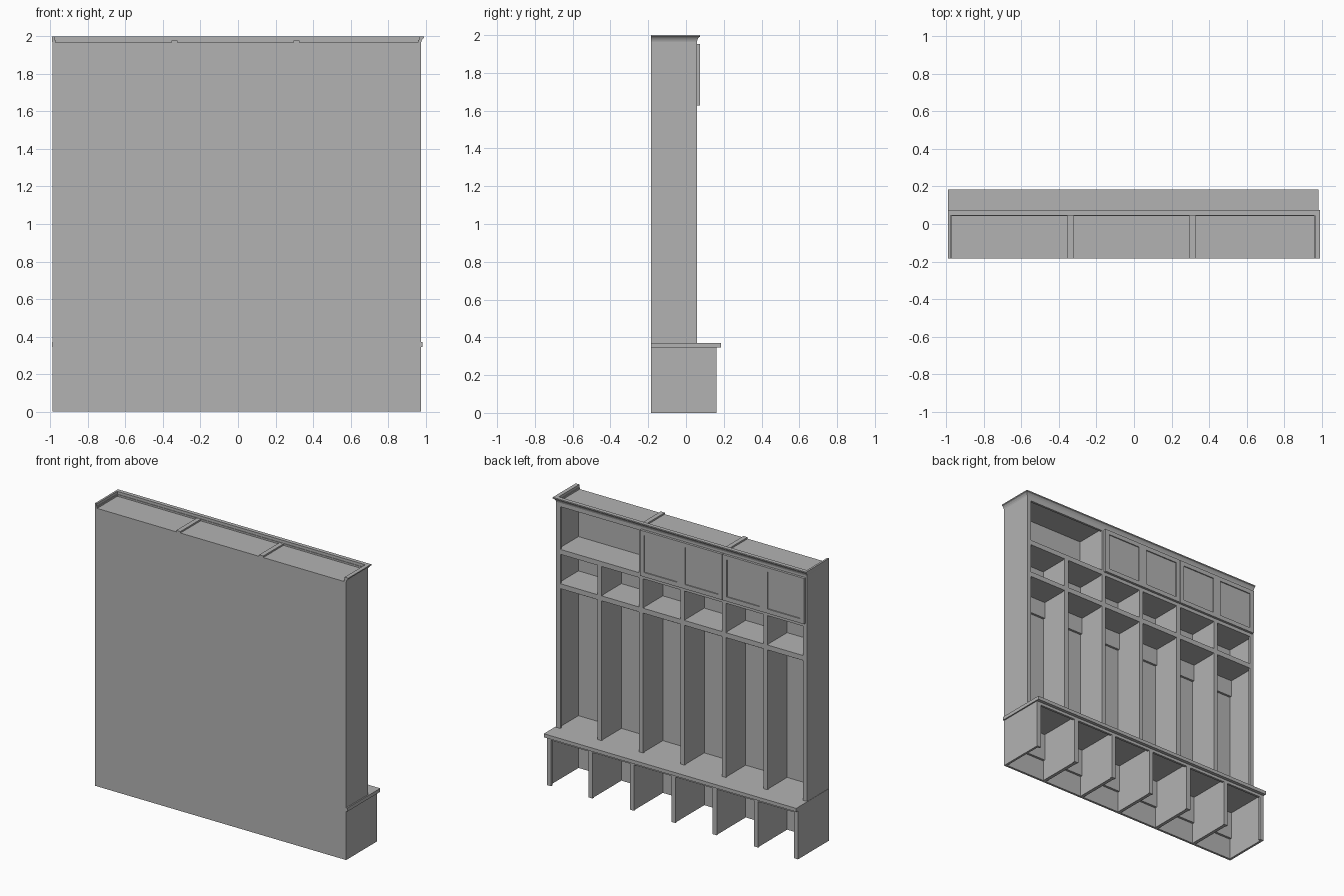
import bpy, bmesh
from mathutils import Vector

cube = bpy.data.objects.get("Cube")
if cube:
    bpy.data.objects.remove(cube, do_unlink=True)

grey = bpy.data.materials.new("plain grey")
grey.use_nodes = True
COLOUR = (0.45, 0.45, 0.45, 1)
grey.diffuse_color = COLOUR
grey.node_tree.nodes["Principled BSDF"].inputs["Base Color"].default_value = COLOUR


def finish(name, bm):
    bmesh.ops.recalc_face_normals(bm, faces=bm.faces)
    mesh = bpy.data.meshes.new(name)
    bm.to_mesh(mesh)
    bm.free()
    mesh.materials.append(grey)
    obj = bpy.data.objects.new(name, mesh)
    bpy.context.collection.objects.link(obj)
    return obj


def add_box(bm, x, y, z):
    """Box from (min, max) pairs."""
    verts = bmesh.ops.create_cube(bm, size=1)["verts"]
    for v in verts:
        v.co = Vector([(a + b) / 2 + c * (b - a) for (a, b), c in zip((x, y, z), v.co)])
    return verts


def box(name, x, y, z):
    bm = bmesh.new()
    add_box(bm, x, y, z)
    return finish(name, bm)


# Overall layout
LEFT, RIGHT = -0.99, 0.976
BACK, PANEL = -0.184, 0.016
INNER = BACK + PANEL
FACE, BASE_FACE = 0.058, 0.161
SEAT_LOW, SEAT_TOP = 0.345, 0.37
CUBBY_LOW, CUBBY_TOP = 1.36, 1.395
CABINET_LOW, CABINET_TOP = 1.603, 1.638
STILE = 0.032
BAY = 0.3245
FIRST = -0.338 - BAY
inner_x = [FIRST + BAY * k for k in range(5)]


def upright(name, x, front, z, half_panel=0.012):
    """Divider panel with a wider stile on its open edge."""
    bm = bmesh.new()
    add_box(bm, (x - half_panel, x + half_panel), (INNER, front - PANEL), z)
    add_box(bm, (x - STILE / 2, x + STILE / 2), (front - PANEL, front), z)
    return finish(name, bm)


# Carcass: wall panel, sides and top
box("wall_panel", (LEFT, RIGHT), (BACK, INNER), (0, 1.968))
for side, outer, inner in (("right", LEFT, LEFT + PANEL), ("left", RIGHT, RIGHT - PANEL)):
    span = sorted((outer, inner))
    box(side + "_base_side", span, (BACK, BASE_FACE), (0, SEAT_LOW))
    box(side + "_tall_side", span, (BACK, FACE), (SEAT_TOP, 1.98))
    wide = sorted((outer, outer + (STILE if outer < 0 else -STILE)))
    box(side + "_base_stile", wide, (BASE_FACE - PANEL, BASE_FACE), (0, SEAT_LOW))
    box(side + "_tall_stile", wide, (FACE - PANEL, FACE), (SEAT_TOP, 1.98))
box("top_panel", (LEFT + PANEL, RIGHT - PANEL), (INNER, FACE - PANEL), (1.952, 1.968))
box("top_rail", (LEFT + STILE, RIGHT - STILE), (FACE - PANEL, FACE), (1.94, 1.98))

# Bench
box("bench_seat", (-0.992, 0.985), (BACK, 0.184), (SEAT_LOW, SEAT_TOP))
box("bench_rail", (LEFT, RIGHT), (BASE_FACE - PANEL, BASE_FACE), (0.325, SEAT_LOW))
box("bench_wall_rail", (LEFT + PANEL, RIGHT - PANEL), (INNER, INNER + PANEL), (0.15, SEAT_LOW))

# Shelves and hook rail
box("cubby_shelf", (LEFT + PANEL, RIGHT - PANEL), (INNER, FACE), (CUBBY_LOW, CUBBY_TOP))
box("cabinet_shelf", (LEFT + PANEL, RIGHT - PANEL), (INNER, FACE), (CABINET_LOW, CABINET_TOP))
box("hook_rail", (LEFT + PANEL, RIGHT - PANEL), (INNER, INNER + PANEL), (CUBBY_LOW - 0.12, CUBBY_LOW))

# Dividers of the bench, lockers, cubbies and cabinets
for i, x in enumerate(inner_x):
    upright(f"bench_divider_{i}", x, BASE_FACE, (0, SEAT_LOW))
    upright(f"locker_divider_{i}", x, FACE, (SEAT_TOP, CUBBY_LOW))
    upright(f"cubby_divider_{i}", x, FACE, (CUBBY_TOP, CABINET_LOW))
for i, x in enumerate(inner_x[1::2]):
    upright(f"cabinet_divider_{i}", x, FACE, (CABINET_TOP, 1.979), STILE / 2)
    box(f"cabinet_divider_end_{i}", (x - STILE / 2, x + STILE / 2), (BACK, INNER), (1.968, 1.979))


# Doors with a recessed centre panel
def door(name, x0, x1):
    bm = bmesh.new()
    add_box(bm, (x0, x1), (FACE, FACE + 0.017), (1.628, 1.952))
    bm.normal_update()
    outside = [f for f in bm.faces if f.normal.y > 0.9]
    bmesh.ops.inset_region(bm, faces=outside, thickness=0.044)
    bm.normal_update()
    bmesh.ops.inset_region(bm, faces=outside, thickness=0.0005, depth=-0.007)
    finish(name, bm)


for b, (start, end) in enumerate(((LEFT + 0.012, inner_x[1] - 0.002),
                                  (inner_x[1] + 0.002, inner_x[3] - 0.002))):
    middle = (start + end) / 2
    door(f"door_{b}_a", start, middle)
    door(f"door_{b}_b", middle, end)

# Crown moulding swept round the open face and both ends
profile = [(-0.012, 1.967), (0, 1.967), (0.003, 1.977), (0.009, 1.987),
           (0.016, 1.992), (0.016, 2.0), (-0.012, 2.0)]


def crown_corner(d, z):
    """Ring of path points for one profile point; the right end stays flush."""
    xr = LEFT - min(d, 0.002)
    xl = RIGHT + d
    y = FACE + d
    return [(xr, BACK, z), (xr, y, z), (xl, y, z), (xl, BACK, z)]


bm = bmesh.new()
rows = [[bm.verts.new(p) for p in crown_corner(d, z)] for d, z in profile]
for i, row in enumerate(rows):
    nxt = rows[(i + 1) % len(rows)]
    for k in range(3):
        bm.faces.new((row[k], row[k + 1], nxt[k + 1], nxt[k]))
for k in (0, 3):
    bm.faces.new([row[k] for row in rows])
finish("crown_moulding", bm)
